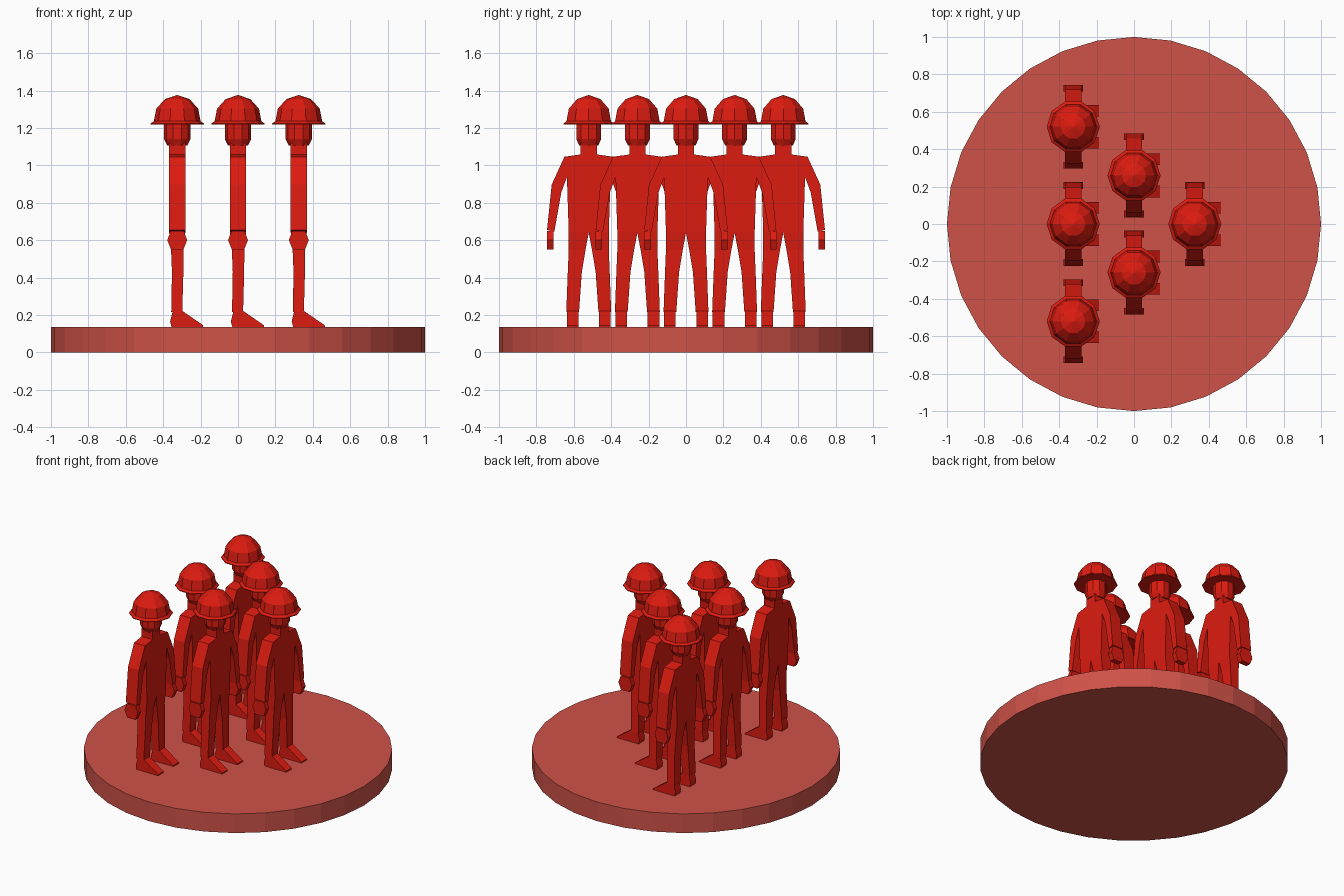
import bpy, bmesh
from math import cos, sin, pi

if "Cube" in bpy.data.objects:
    bpy.data.objects.remove(bpy.data.objects["Cube"])


def material(name, rgb):
    m = bpy.data.materials.new(name)
    m.diffuse_color = (*rgb, 1)
    m.use_nodes = True
    m.node_tree.nodes["Principled BSDF"].inputs["Base Color"].default_value = m.diffuse_color
    return m


RED = material("soldier_red", (0.72, 0.011, 0.005))
PALE = material("base_red", (0.62, 0.085, 0.065))


def loft(bm, rings):
    """Skin a list of equal-length point rings and cap both ends."""
    vs = [[bm.verts.new(p) for p in r] for r in rings]
    n = len(vs[0])
    for a, b in zip(vs, vs[1:]):
        for i in range(n):
            j = (i + 1) % n
            bm.faces.new((a[i], a[j], b[j], b[i]))
    bm.faces.new(vs[0])
    bm.faces.new(vs[-1][::-1])


def slab(outer, inner, x0, x1):
    """Four-point section across a limb; outer and inner are (y, z)."""
    return [(x0, *outer), (x1, *outer), (x1, *inner), (x0, *inner)]


def side_prism(profile, y0, y1):
    """Rings for an (x, z) profile extruded along y."""
    return [[(x, y, z) for x, z in profile] for y in (y0, y1)]


def turned(profile, n):
    """Rings for an (r, z) profile turned about z."""
    return [[(r * cos(2 * pi * i / n), r * sin(2 * pi * i / n), z)
             for i in range(n)] for r, z in profile]


def mesh(name, rings, mat, mirrored=False):
    bm = bmesh.new()
    loft(bm, rings)
    if mirrored:
        loft(bm, [[(x, -y, z) for x, y, z in r] for r in rings])
    bmesh.ops.remove_doubles(bm, verts=bm.verts, dist=1e-5)
    bmesh.ops.recalc_face_normals(bm, faces=bm.faces)
    me = bpy.data.meshes.new(name)
    bm.to_mesh(me)
    bm.free()
    me.materials.append(mat)
    return me


def place(name, me, loc=(0, 0, 0)):
    ob = bpy.data.objects.new(name, me)
    ob.location = loc
    bpy.context.collection.objects.link(ob)


# Round base
place("base", mesh("base", turned([(1, 0), (1, 0.137)], 32), PALE))

D = 0.043
# Torso and neck, (half width, z)
torso = [slab((w, z), (-w, z), -D, D) for w, z in
         [(0.107, 0.64), (0.117, 0.95), (0.13, 1.046), (0.045, 1.058)]]
neck = [slab((0.043, z), (-0.043, z), -D, D) for z in (1.05, 1.12)]
# Sleeve from shoulder to cuff
arm = [slab((0.13, 1.046), (0.112, 0.95), -D, D),
       slab((0.198, 0.897), (0.147, 0.855), -D, D),
       slab((0.223, 0.655), (0.184, 0.645), -D, D)]
# Hand
hand = side_prism([(-0.035, 0.65), (0.035, 0.65), (0.053, 0.6),
                   (0.033, 0.55), (-0.033, 0.55), (-0.053, 0.6)], 0.188, 0.224)
# Trouser leg from hip to ankle
leg = [slab((0.107, 0.64), (0.0, 0.64), -D, D),
       slab((0.107, 0.55), (0.017, 0.55), -0.033, 0.034),
       slab((0.112, 0.43), (0.037, 0.43), -0.028, 0.033),
       slab((0.12, 0.215), (0.052, 0.215), -0.032, 0.027)]
# Wedge-shaped boot, toe towards +x
boot = side_prism([(-0.024, 0.222), (0.027, 0.222), (0.139, 0.145),
                   (0.139, 0.135), (-0.03, 0.135), (-0.038, 0.165)], 0.055, 0.117)
# Head
head = turned([(0.053, 1.106), (0.07, 1.14), (0.07, 1.23)], 10)
# Helmet: flared brim and faceted dome
helmet = turned([(0.142, 1.219), (0.142, 1.224), (0.125, 1.236), (0.112, 1.303),
                 (0.066, 1.354), (0.004, 1.375)], 10)

parts = {
    "torso": mesh("torso", torso, RED),
    "neck": mesh("neck", neck, RED),
    "arms": mesh("arms", arm, RED, True),
    "hands": mesh("hands", hand, RED, True),
    "legs": mesh("legs", leg, RED, True),
    "boots": mesh("boots", boot, RED, True),
    "head": mesh("head", head, RED),
    "helmet": mesh("helmet", helmet, RED),
}

# Wedge formation of six soldiers facing +x
spots = [(0.325 * (1 - row), 0.26 * (2 * k - row))
         for row in range(3) for k in range(row + 1)]
for i, (x, y) in enumerate(spots, 1):
    for part, me in parts.items():
        place(f"soldier_{i}_{part}", me, (x, y, 0))
